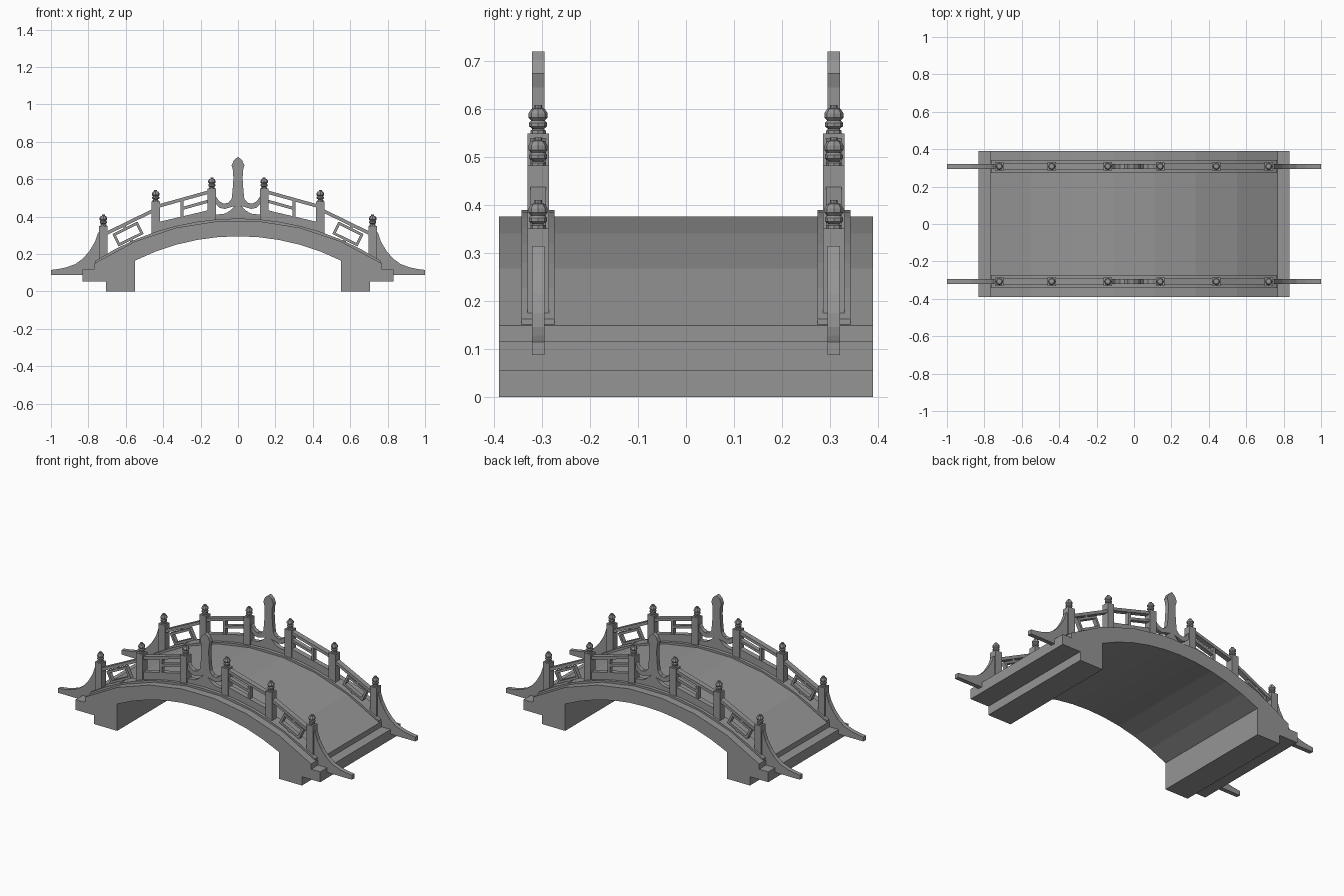
import bpy, bmesh, math
from mathutils import Vector

if "Cube" in bpy.data.objects:
    bpy.data.objects.remove(bpy.data.objects["Cube"])

RAIL_Y = 0.308
stone = bpy.data.materials.new("dark_grey_stone")
stone.diffuse_color = (0.3, 0.3, 0.3, 1)
stone.use_nodes = True
stone.node_tree.nodes["Principled BSDF"].inputs["Base Color"].default_value = stone.diffuse_color


def finish(name, bm, mx=False, my=False):
    bmesh.ops.recalc_face_normals(bm, faces=bm.faces)
    me = bpy.data.meshes.new(name)
    bm.to_mesh(me)
    bm.free()
    me.materials.append(stone)
    ob = bpy.data.objects.new(name, me)
    bpy.context.collection.objects.link(ob)
    if mx or my:
        m = ob.modifiers.new("Mirror", 'MIRROR')
        m.use_axis = (mx, my, False)
        m.use_mirror_merge = False
    return ob


def add_prism(bm, pts, yc, width):
    """Extrude an xz outline along y."""
    vs = [bm.verts.new((x, yc - width / 2, z)) for x, z in pts]
    f = bm.faces.new(vs)
    r = bmesh.ops.extrude_face_region(bm, geom=[f])
    top = [v for v in r['geom'] if isinstance(v, bmesh.types.BMVert)]
    bmesh.ops.translate(bm, verts=top, vec=(0, width, 0))


def prism(name, outlines, width, yc=RAIL_Y, mx=False, my=True):
    bm = bmesh.new()
    for pts in outlines:
        add_prism(bm, pts, yc, width)
    return finish(name, bm, mx, my)


def both(half):
    """Right half outline closed by mirroring across x = 0."""
    return half + [(-x, z) for x, z in reversed(half) if x > 1e-6]


def bar(a, b, t):
    """Rectangle outline of thickness t along the segment a-b."""
    a, b = Vector(a), Vector(b)
    d = (b - a).normalized()
    n = Vector((-d.y, d.x)) * t / 2
    return [tuple(p) for p in (a + n, b + n, b - n, a - n)]


def arc_z(x, top, r):
    return top - r + math.sqrt(r * r - x * x)


def deck_z(x):
    return arc_z(x, 0.38, 1.399)


def arc(x0, x1, off=0.0, n=16):
    xs = [x0 + (x1 - x0) * i / n for i in range(n + 1)]
    return [(x, deck_z(x) + off) for x in xs]


# Arched deck with stepped abutments
under = [(x, arc_z(x, 0.295, 1.228)) for x in [-0.55 + 1.1 * i / 10 for i in range(11)]]
deck = (arc(0.77, -0.77, 0, 7)
        + [(-0.77, 0.117), (-0.832, 0.117), (-0.832, 0.054), (-0.707, 0.054), (-0.707, 0), (-0.55, 0)]
        + under
        + [(0.55, 0), (0.707, 0), (0.707, 0.054), (0.832, 0.054), (0.832, 0.117), (0.77, 0.117)])
prism("arched_deck", [deck], 0.778, 0, my=False)

# Curb strips under the railings
prism("curb", [arc(-0.765, 0.765, -0.01, 14) + arc(0.765, -0.765, 0.01, 14)], 0.069)

# Square posts
posts = [(0.72, 0.351), (0.44, 0.482), (0.14, 0.549)]
w = 0.0225
prism("railing_posts",
      [[(x - w, deck_z(x + w)), (x + w, deck_z(x + w)), (x + w, top), (x - w, top)] for x, top in posts],
      0.045, mx=True)

# Turned post finials
profile = [(0.016, 0), (0.016, 0.006), (0.011, 0.009), (0.019, 0.015), (0.019, 0.022), (0.014, 0.027),
           (0.02, 0.033), (0.02, 0.042), (0.014, 0.051), (0.008, 0.053), (0.008, 0.059)]
bm = bmesh.new()
for x, top in posts:
    rings = []
    for r, z in profile:
        rings.append([bm.verts.new((x + r * math.cos(k * math.pi / 4), RAIL_Y + r * math.sin(k * math.pi / 4), top + z))
                      for k in range(8)])
    for a, b in zip(rings, rings[1:]):
        for k in range(8):
            bm.faces.new((a[k], a[(k + 1) % 8], b[(k + 1) % 8], b[k]))
    bm.faces.new(rings[0])
    bm.faces.new(rings[-1])
finish("post_finials", bm, True, True)

# Sloping top rails of the outer and middle bays
prism("top_rails", [bar((0.71, 0.307), (0.45, 0.434), 0.018),
                    bar((0.43, 0.455), (0.15, 0.533), 0.018)], 0.032, mx=True)

# Solid base panels of the middle bays
prism("middle_base_panel", [arc(0.15, 0.43, 0.005, 6) + [(0.43, 0.37), (0.15, 0.436)]], 0.032, mx=True)

# Middle bay lattice bars
prism("middle_lattice", [bar((0.30, 0.39), (0.30, 0.49), 0.016),
                         bar((0.30, 0.443), (0.15, 0.485), 0.016)], 0.026, mx=True)

# Tilted rectangular frames of the outer bays
d = Vector((0.26, -0.128)).normalized()
n = Vector((-d.y, d.x))
c = Vector((0.588, 0.307))
hl, hh, t = 0.068, 0.03, 0.014
bars = []
for s in (-1, 1):
    bars.append(bar(c - d * (hl + t / 2) + n * hh * s, c + d * (hl + t / 2) + n * hh * s, t))
    bars.append(bar(c + d * hl * s - n * (hh - t / 2), c + d * hl * s + n * (hh - t / 2), t))
    bars.append(bar(c + n * (hh + t / 2) * s, c + n * (hh + 0.024) * s, 0.016))
prism("outer_lattice_frame", bars, 0.026, mx=True)

# Central blade ornament with curled arms
blade = [(0, 0.72), (0.022, 0.702), (0.034, 0.674), (0.026, 0.645), (0.025, 0.6), (0.029, 0.54),
         (0.034, 0.495), (0.052, 0.474), (0.075, 0.469), (0.1, 0.482), (0.12, 0.51), (0.12, 0.47),
         (0.098, 0.447), (0.07, 0.441), (0.04, 0.45), (0, 0.46)]
prism("center_blade", [both(blade)], 0.026)

# Small bracket beneath the blade
base = [(0, 0.465), (0.025, 0.45), (0.045, 0.43), (0.07, 0.416), (0.12, 0.41),
        (0.12, deck_z(0.12) + 0.005), (0.06, deck_z(0.06) + 0.005)]
prism("center_bracket", [both(base)], 0.026)

# Sweeping tail scrolls at the ends
tail = [(0.735, 0.315), (0.748, 0.315), (0.765, 0.265), (0.795, 0.215), (0.83, 0.175), (0.87, 0.146),
        (0.92, 0.128), (0.96, 0.12), (1.0, 0.115), (1.0, 0.088), (0.735, 0.088)]
prism("tail_scrolls", [tail], 0.026, mx=True)
